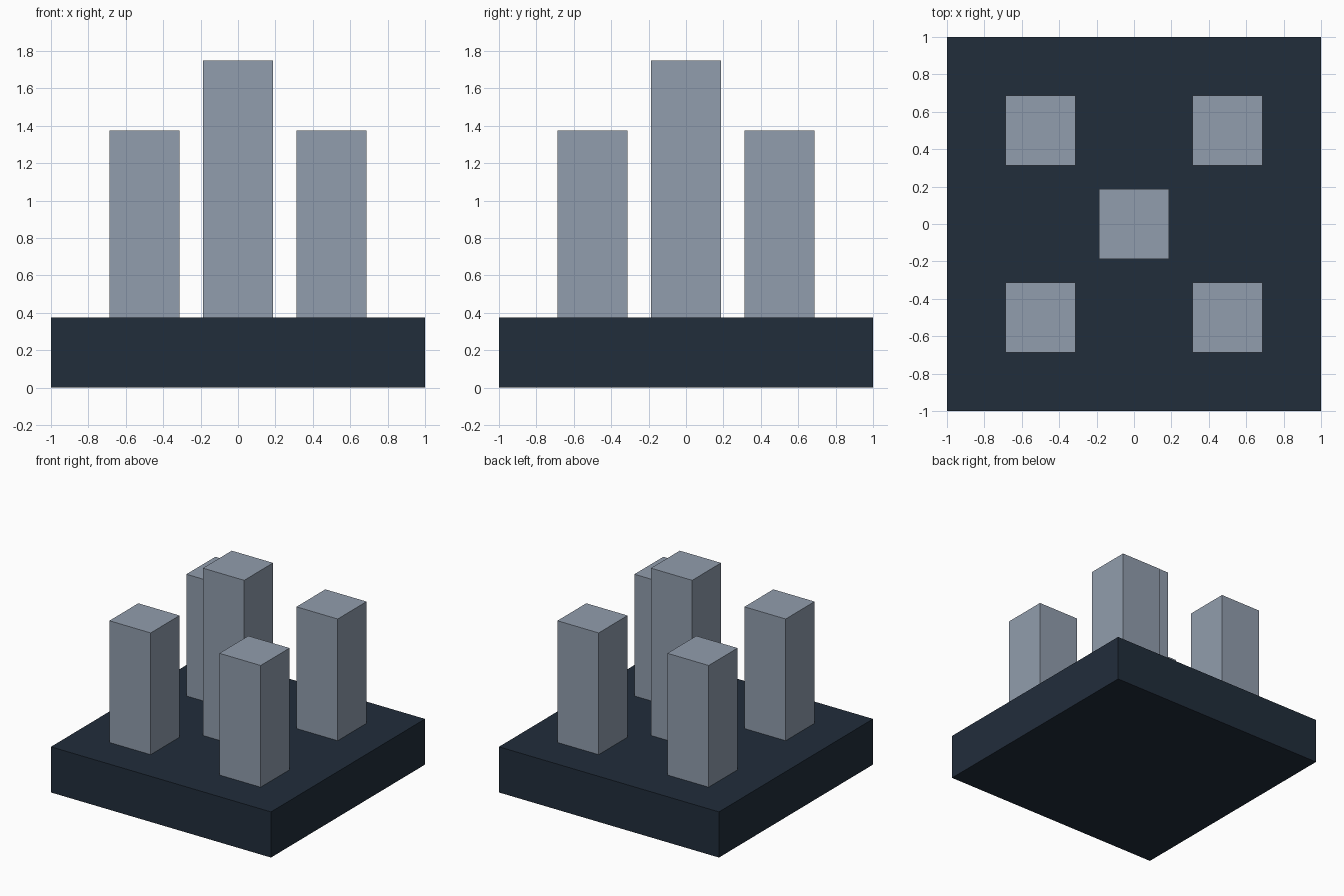
import bpy

cube = bpy.data.objects.get("Cube")
if cube:
    bpy.data.objects.remove(cube, do_unlink=True)


def make_material(name, rgb):
    mat = bpy.data.materials.new(name)
    mat.use_nodes = True
    color = (*rgb, 1.0)
    mat.diffuse_color = color
    mat.node_tree.nodes["Principled BSDF"].inputs["Base Color"].default_value = color
    return mat


def add_block(name, x, y, bottom, top, width, mat):
    """Square block standing between two heights."""
    bpy.ops.mesh.primitive_cube_add(size=1, location=(x, y, (bottom + top) / 2))
    block = bpy.context.object
    block.name = name
    block.scale = (width, width, top - bottom)
    bpy.ops.object.transform_apply(location=False, rotation=False, scale=True)
    block.data.materials.append(mat)
    return block


navy = make_material("dark navy", (0.0152, 0.0262, 0.0437))
slate = make_material("slate grey", (0.283, 0.337, 0.418))

BASE_TOP = 0.375
PILLAR_WIDTH = 0.375
OFFSET = 0.5

# Square slab
add_block("base", 0, 0, 0, BASE_TOP, 2, navy)

# Tall centre pillar
add_block("centre_pillar", 0, 0, BASE_TOP, 1.75, PILLAR_WIDTH, slate)

# Four shorter corner pillars
for depth, y in (("front", -OFFSET), ("back", OFFSET)):
    for side, x in (("right", -OFFSET), ("left", OFFSET)):
        add_block(f"{depth}_{side}_pillar", x, y, BASE_TOP, 1.375, PILLAR_WIDTH, slate)
